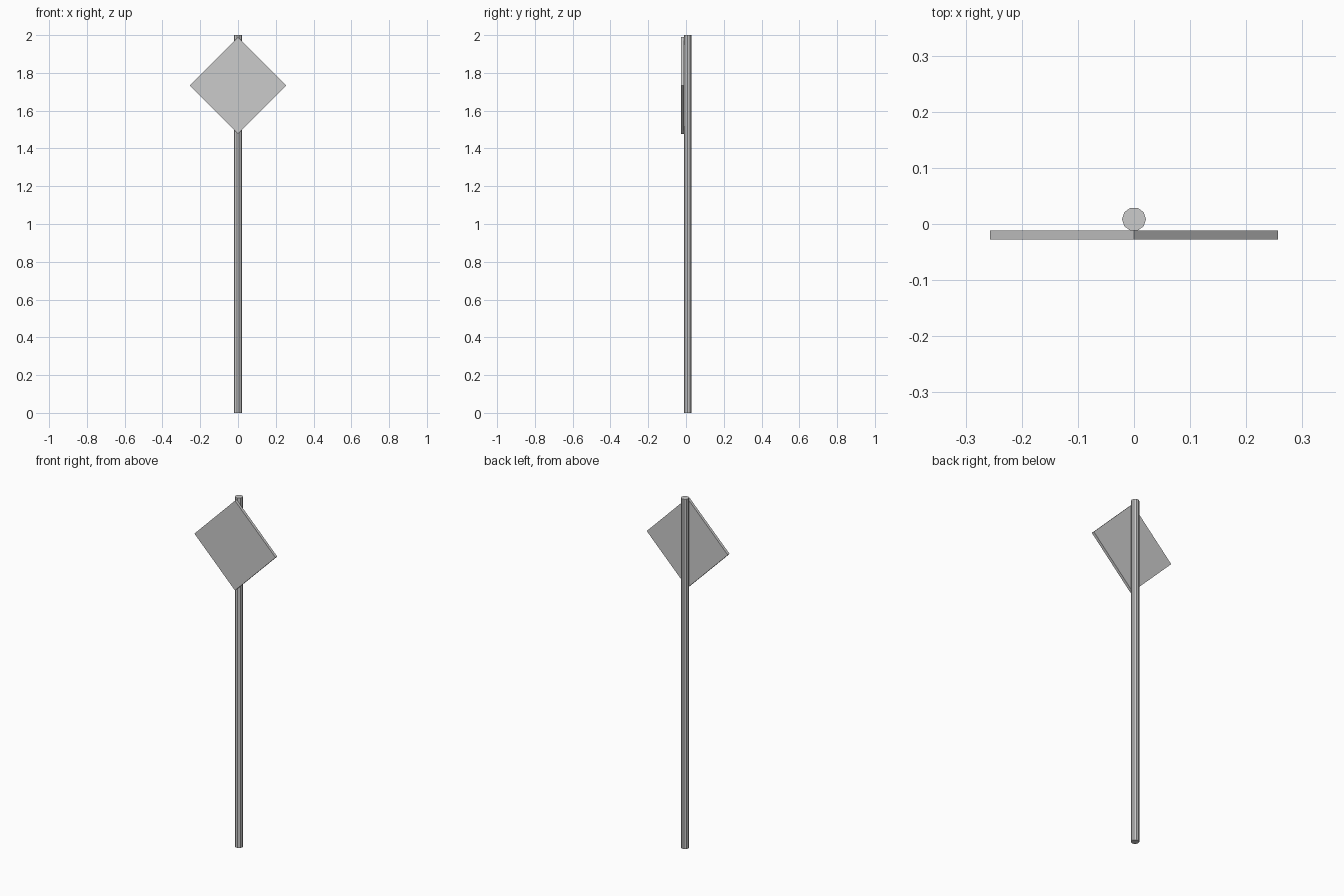
import bpy
from math import radians, sqrt

if "Cube" in bpy.data.objects:
    bpy.data.objects.remove(bpy.data.objects["Cube"])

# Post: slim ten-sided pole with flat faces
bpy.ops.mesh.primitive_cylinder_add(vertices=10, radius=0.0213, depth=2.0,
                                    location=(0, 0.0085, 1.0),
                                    rotation=(0, 0, radians(90)))
bpy.context.object.name = "post"

# Sign plate: thin square turned onto its corner, fixed to the front of the post
half_diagonal = 0.2565
side = half_diagonal * sqrt(2)
bpy.ops.mesh.primitive_cube_add(size=1, location=(0, -0.0195, 1.733),
                                rotation=(0, radians(45), 0))
plate = bpy.context.object
plate.name = "sign_plate"
plate.scale = (side, 0.016, side)
